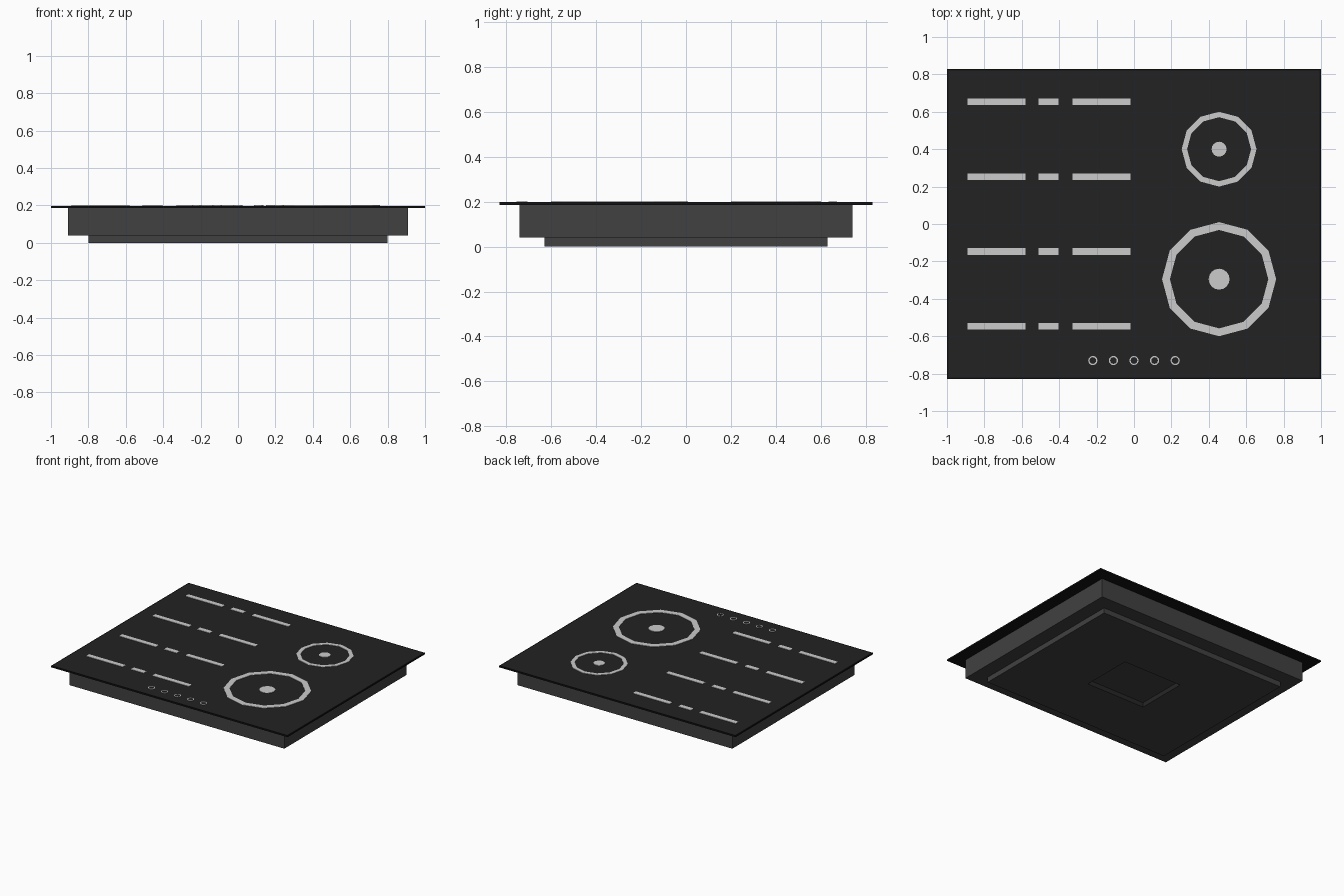
import bpy, bmesh, math

if "Cube" in bpy.data.objects:
    bpy.data.objects.remove(bpy.data.objects["Cube"])


def material(name, v):
    m = bpy.data.materials.new(name)
    m.diffuse_color = (v, v, v, 1)
    m.use_nodes = True
    m.node_tree.nodes["Principled BSDF"].inputs["Base Color"].default_value = m.diffuse_color
    return m


GLASS = material("black_glass", 0.016)
RIM = material("rim_black", 0.006)
BODY = material("dark_grey_metal", 0.052)
MARK = material("light_grey_marking", 0.6)
VENT = material("vent_dark", 0.02)

TOP = 0.198      # glass surface
MARK_TOP = 0.201


def finish(bm, name, *mats):
    bmesh.ops.recalc_face_normals(bm, faces=bm.faces)
    me = bpy.data.meshes.new(name)
    bm.to_mesh(me)
    bm.free()
    for m in mats:
        me.materials.append(m)
    ob = bpy.data.objects.new(name, me)
    bpy.context.collection.objects.link(ob)
    return ob


def box_bm(x0, x1, y0, y1, z0, z1):
    bm = bmesh.new()
    bmesh.ops.create_cube(bm, size=1)
    for v in bm.verts:
        v.co.x = x1 if v.co.x > 0 else x0
        v.co.y = y1 if v.co.y > 0 else y0
        v.co.z = z1 if v.co.z > 0 else z0
    return bm


def face_towards(bm, z):
    bm.normal_update()
    return next(f for f in bm.faces if f.normal.z * z > 0.9)


def ring(name, cx, cy, outer, inner, sides):
    """Flat ring plate, or a disc when inner is 0."""
    bm = bmesh.new()
    loops = []
    for r, z in ((outer, TOP), (outer, MARK_TOP), (inner, MARK_TOP), (inner, TOP)):
        if r > 0:
            loops.append([bm.verts.new((cx + r * math.cos(2 * math.pi * i / sides),
                                        cy + r * math.sin(2 * math.pi * i / sides), z))
                          for i in range(sides)])
    pairs = list(zip(loops, loops[1:] + loops[:1])) if inner else [(loops[0], loops[1])]
    for a, b in pairs:
        for i in range(sides):
            j = (i + 1) % sides
            bm.faces.new((a[i], a[j], b[j], b[i]))
    if not inner:
        bm.faces.new(loops[1])
        bm.faces.new(loops[0][::-1])
    finish(bm, name, MARK)


# glass plate with a thin black rim
bm = box_bm(-1, 1, -0.83, 0.83, 0.186, TOP)
for f in bm.faces:
    f.material_index = 1
top = face_towards(bm, 1)
bmesh.ops.inset_region(bm, faces=[top], thickness=0.013)
top.material_index = 0
finish(bm, "glass_top", GLASS, RIM)

# housing under the glass
finish(box_bm(-0.91, 0.91, -0.74, 0.74, 0.04, 0.188), "housing", BODY)

# bottom pan with a recessed vent opening
bm = box_bm(-0.8, 0.8, -0.63, 0.63, 0, 0.04)
under = face_towards(bm, -1)
bmesh.ops.inset_region(bm, faces=[under], thickness=0.3)
for v in under.verts:
    v.co.x = math.copysign(0.25, v.co.x)
    v.co.y = math.copysign(0.2, v.co.y)
new = bmesh.ops.extrude_discrete_faces(bm, faces=[under])["faces"][0]
for v in new.verts:
    v.co.z = 0.035
for e in new.edges:
    for f in e.link_faces:
        if f is not new:
            f.material_index = 1
finish(bm, "bottom_pan", BODY, VENT)

# dashed lines of the flexible cooking zones
for row, y in enumerate((-0.547, -0.147, 0.253, 0.653)):
    for n, (x, w) in enumerate(((-0.735, 0.31), (-0.457, 0.107), (-0.175, 0.31))):
        finish(box_bm(x - w / 2, x + w / 2, y - 0.018, y + 0.018, TOP, MARK_TOP),
               f"zone_dash_{row}_{n}", MARK)

# round cooking zones
for name, y, outer, inner, dot in (("large", -0.295, 0.305, 0.263, 0.056),
                                   ("small", 0.4, 0.2, 0.171, 0.04)):
    ring(f"{name}_zone_ring", 0.455, y, outer, inner, 12)
    ring(f"{name}_zone_dot", 0.455, y, dot, 0, 16)

# touch controls along the front
for i in range(5):
    ring(f"touch_control_{i}", -0.22 + 0.11 * i, -0.73, 0.025, 0.018, 12)
